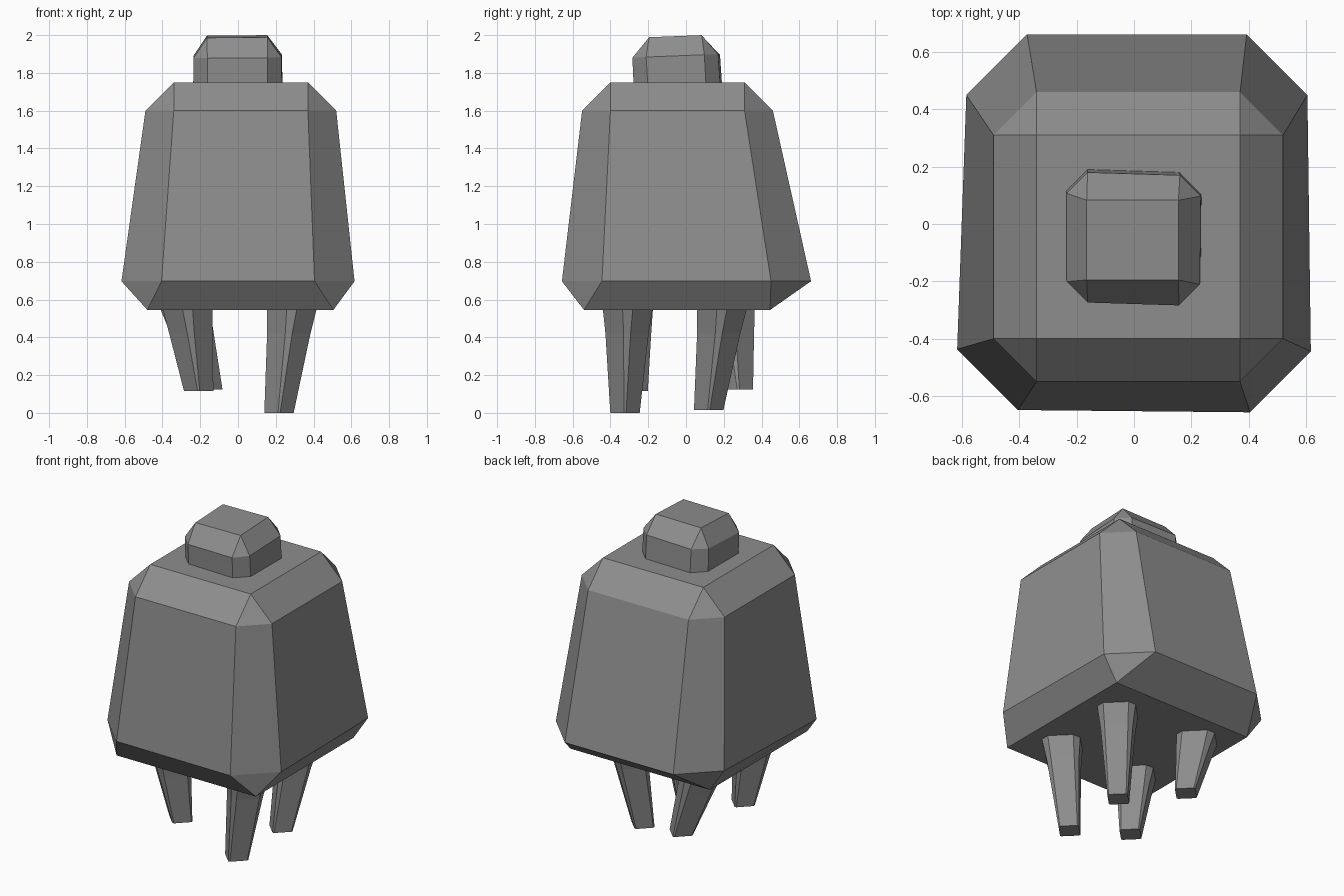
import bpy, bmesh, math
from mathutils import Matrix, Vector

if "Cube" in bpy.data.objects:
    bpy.data.objects.remove(bpy.data.objects["Cube"])

grey = bpy.data.materials.new("dark_grey")
grey.diffuse_color = (0.27, 0.27, 0.27, 1)
grey.use_nodes = True
grey.node_tree.nodes["Principled BSDF"].inputs["Base Color"].default_value = grey.diffuse_color


def ring(corners, z, outset, tilt=0.0):
    """Octagon from four inner corners (FL, FR, BR, BL) pushed out along x and y."""
    signs = [(-1, -1), (1, -1), (1, 1), (-1, 1)]
    pts = []
    for i, ((x, y), (sx, sy)) in enumerate(zip(corners, signs)):
        pair = [(x + sx * outset, y), (x, y + sy * outset)]
        if i % 2:
            pair.reverse()
        pts += [Vector((px, py, z + tilt * (py + 0.25 * px))) for px, py in pair]
    return pts


def rect(x0, x1, y0, y1):
    return [(x0, y0), (x1, y0), (x1, y1), (x0, y1)]


def loft(name, rings):
    """Bridge rings from bottom to top and cap the ends."""
    bm = bmesh.new()
    loops = [[bm.verts.new(p) for p in r] for r in rings]
    for a, b in zip(loops, loops[1:]):
        for i in range(8):
            j = (i + 1) % 8
            bm.faces.new((a[i], a[j], b[j], b[i]))
    bm.faces.new(list(reversed(loops[0])))
    bm.faces.new(loops[-1])
    bmesh.ops.remove_doubles(bm, verts=bm.verts, dist=0.0005)
    bmesh.ops.recalc_face_normals(bm, faces=bm.faces)
    mesh = bpy.data.meshes.new(name)
    bm.to_mesh(mesh)
    bm.free()
    mesh.materials.append(grey)
    obj = bpy.data.objects.new(name, mesh)
    bpy.context.collection.objects.link(obj)
    return obj


# Tapered body with chamfered edges
top = rect(-0.34, 0.37, -0.40, 0.31)
wide = [(-0.405, -0.437), (0.405, -0.445), (0.393, 0.45), (-0.373, 0.45)]
loft("body", [
    ring(rect(-0.48, 0.505, -0.54, 0.445), 0.545, 0),
    ring(wide, 0.697, 0.212),
    ring(top, 1.60, 0.15),
    ring(top, 1.75, 0),
])

# Slightly tilted head block
head = [(-0.162, -0.193), (0.157, -0.203), (0.16, 0.105), (-0.162, 0.115)]
loft("head", [
    ring(head, 1.66, 0.076),
    ring(head, 1.75, 0.075),
    ring([(x, y - 0.008) for x, y in head], 1.89, 0.073, 0.04),
    ring(rect(-0.165, 0.155, -0.195, 0.083), 1.995, 0, 0.04),
])


# Legs: chamfered square bars turned diagonally, tapering to the foot
def leg_ring(x, y, z, side, chamfer):
    h = side / 2 - chamfer
    turn = Matrix.Rotation(math.radians(45), 4, 'Z')
    move = Matrix.Translation((x, y, z))
    return [move @ turn @ p for p in ring(rect(-h, h, -h, h), 0, chamfer)]


legs = {
    "front_right_leg": ((0.287, -0.308), (0.217, -0.323, 0.0)),
    "back_right_leg": ((0.287, 0.193), (0.22, 0.12, 0.015)),
    "front_left_leg": ((-0.27, -0.308), (-0.208, -0.28, 0.115)),
    "back_left_leg": ((-0.285, 0.23), (-0.16, 0.277, 0.125)),
}
for name, (hip, foot) in legs.items():
    a, b = Vector((*hip, 0.57)), Vector(foot)
    m = a.lerp(b, (0.57 - 0.42) / (0.57 - b.z))
    loft(name, [
        leg_ring(*b, 0.118, 0.008),
        leg_ring(*m, 0.188, 0.026),
        leg_ring(*a, 0.23, 0.04),
    ])
